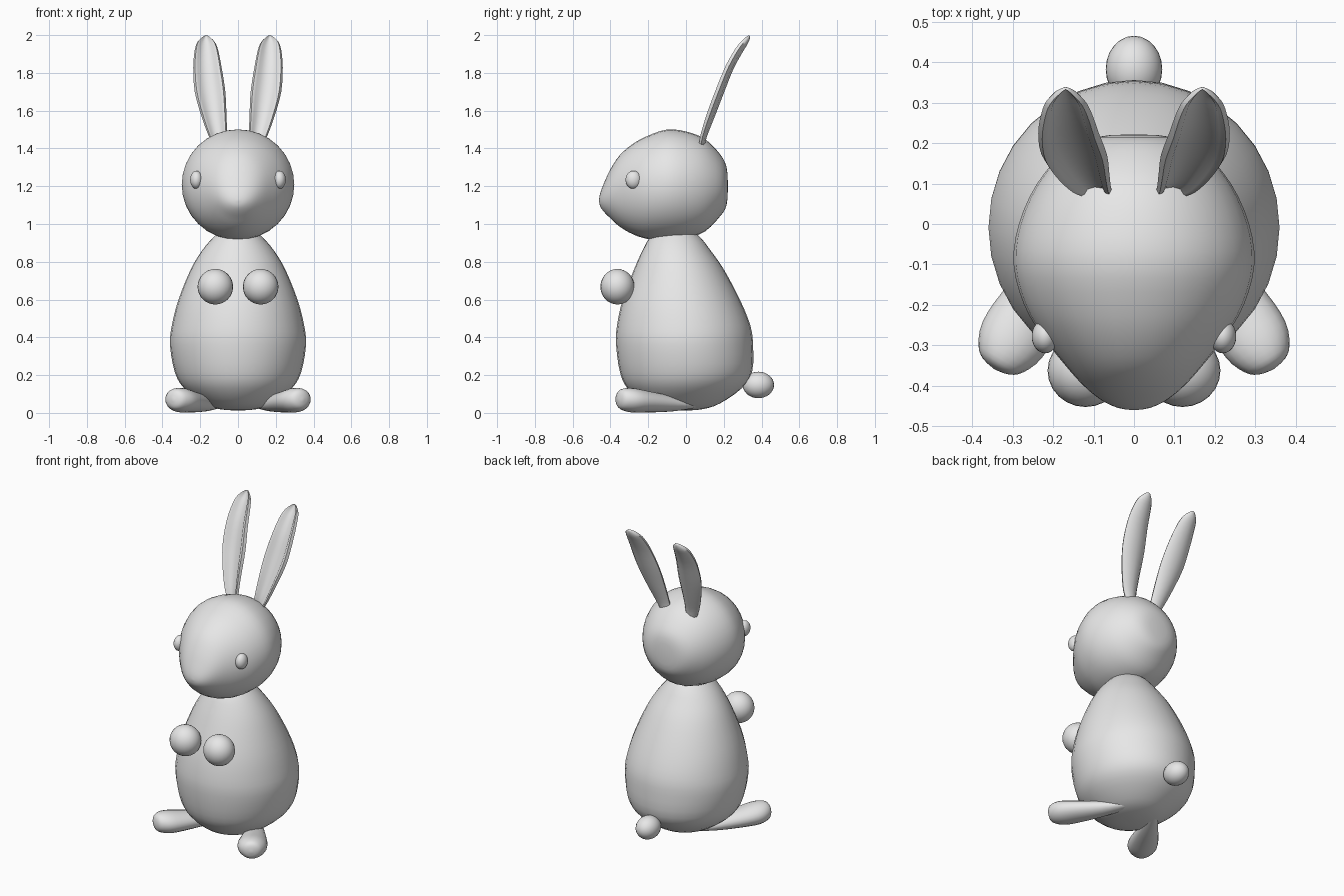
import bpy, bmesh, math
from mathutils import Vector

grey = bpy.data.materials.new("soft grey")
grey.diffuse_color = (0.8, 0.8, 0.8, 1)


def finish(bm, name):
    bmesh.ops.remove_doubles(bm, verts=bm.verts, dist=1e-5)
    bmesh.ops.recalc_face_normals(bm, faces=bm.faces)
    me = bpy.data.meshes.new(name)
    bm.to_mesh(me)
    bm.free()
    me.materials.append(grey)
    obj = bpy.data.objects.new(name, me)
    bpy.context.collection.objects.link(obj)
    return obj


def refine(rows, steps):
    """Smooth a table of section values with a Catmull-Rom spline."""
    out = []
    for i in range(len(rows) - 1):
        p = [rows[max(0, min(len(rows) - 1, i + k))] for k in (-1, 0, 1, 2)]
        for s in range(steps):
            t = s / steps
            out.append([0.5 * (2 * b + (c - a) * t + (2 * a - 5 * b + 4 * c - d) * t * t
                               + (3 * b - a - 3 * c + d) * t ** 3) for a, b, c, d in zip(*p)])
    return out + [list(rows[-1])]


def loft(name, rows, section, steps=3):
    """Skin the closed loops that section(row) returns."""
    bm = bmesh.new()
    loops = [[bm.verts.new(c) for c in section(r)] for r in refine(rows, steps)]
    for a, b in zip(loops, loops[1:]):
        n = len(a)
        for i in range(n):
            bm.faces.new((a[i], a[(i + 1) % n], b[(i + 1) % n], b[i]))
    return finish(bm, name)


def ball(name, center, radii):
    bm = bmesh.new()
    bmesh.ops.create_uvsphere(bm, u_segments=24, v_segments=16, radius=1)
    for v in bm.verts:
        v.co = Vector(center) + Vector(a * b for a, b in zip(v.co, radii))
    return finish(bm, name)


def circle(n):
    return [(math.cos(2 * math.pi * i / n), math.sin(2 * math.pi * i / n)) for i in range(n)]


# Body: z, front y, back y, half width
body = [(0.012, 0, 0, 0), (0.02, -0.12, 0.09, 0.10), (0.05, -0.22, 0.18, 0.18),
        (0.13, -0.31, 0.295, 0.285), (0.217, -0.35, 0.35, 0.335), (0.36, -0.37, 0.355, 0.36),
        (0.465, -0.365, 0.34, 0.35), (0.6, -0.335, 0.285, 0.315), (0.76, -0.275, 0.2, 0.25),
        (0.86, -0.23, 0.13, 0.19), (0.93, -0.19, 0.075, 0.13), (0.98, -0.13, 0.01, 0.07),
        (1.0, -0.06, -0.06, 0)]
loft("body", body, lambda r: [(r[3] * c, (r[1] + r[2]) / 2 + (r[2] - r[1]) / 2 * s, r[0])
                              for c, s in circle(32)])

# Head with snout: y, bottom z, top z, half width
head = [(0.222, 1.2, 1.2, 0), (0.215, 1.10, 1.30, 0.095), (0.18, 1.04, 1.37, 0.17),
        (0.1, 0.96, 1.45, 0.24), (0.0, 0.925, 1.49, 0.285), (-0.1, 0.915, 1.5, 0.298),
        (-0.2, 0.92, 1.468, 0.272), (-0.28, 0.945, 1.425, 0.225), (-0.35, 0.985, 1.365, 0.17),
        (-0.4, 1.03, 1.29, 0.125), (-0.435, 1.065, 1.215, 0.082), (-0.455, 1.095, 1.16, 0.04),
        (-0.461, 1.125, 1.125, 0)]
loft("head", head, lambda r: [(r[3] * c, r[0], (r[1] + r[2]) / 2 + (r[2] - r[1]) / 2 * s)
                              for c, s in circle(32)])

# Tail
ball("tail", (0, 0.383, 0.148), (0.07, 0.083, 0.07))

# Ear centre line: x, y, z, half width, thickness
ear = [(0.092, 0.08, 1.42, 0.04, 0.02), (0.107, 0.09, 1.47, 0.05, 0.022),
       (0.128, 0.125, 1.575, 0.067, 0.028), (0.148, 0.172, 1.70, 0.081, 0.029),
       (0.162, 0.225, 1.83, 0.075, 0.028), (0.167, 0.275, 1.92, 0.062, 0.027),
       (0.169, 0.308, 1.965, 0.045, 0.022), (0.169, 0.33, 1.993, 0.014, 0.01),
       (0.169, 0.333, 1.998, 0, 0)]
# Ear cross-section: rounded back, raised rim, hollow front
dish = [(1, 0), (0.87, -0.6), (0.66, -0.4), (0.48, 0.25), (0, 0.45), (-0.48, 0.25),
        (-0.66, -0.4), (-0.87, -0.6), (-1, 0), (-0.72, 0.65), (0, 1), (0.72, 0.65)]

# Foot: distance from heel, half width, bottom z, top z
foot = [(0, 0, 0.045, 0.045), (0.06, 0.028, 0.027, 0.06), (0.2, 0.055, 0.008, 0.088),
        (0.36, 0.082, 0.002, 0.117), (0.45, 0.086, 0.002, 0.132), (0.505, 0.065, 0.015, 0.128),
        (0.528, 0.038, 0.035, 0.108), (0.536, 0, 0.07, 0.07)]
heel = Vector((0.07, 0.1))
along = (Vector((0.345, -0.36)) - heel).normalized()

for side, m in (("right", 1), ("left", -1)):
    loft(side + "_ear", ear, lambda r: [(m * (r[0] + r[3] * u), r[1] + 0.93 * r[4] * v,
                                         r[2] - 0.36 * r[4] * v) for u, v in dish])
    loft(side + "_foot", foot, lambda r: [(m * (heel.x + along.x * r[0] - along.y * r[1] * c),
                                           heel.y + along.y * r[0] + along.x * r[1] * c,
                                           (r[2] + r[3]) / 2 + (r[3] - r[2]) / 2 * s)
                                          for c, s in circle(20)])
    ball(side + "_paw", (m * 0.12, -0.363, 0.668), (0.094, 0.09, 0.094))
    ball(side + "_eye", (m * 0.22, -0.278, 1.234), (0.033, 0.042, 0.048))

# Smooth shading everywhere, with sharp rims kept
for o in bpy.context.collection.objects:
    o.select_set(True)
    bpy.context.view_layer.objects.active = o
bpy.ops.object.shade_smooth_by_angle(angle=math.radians(60))
